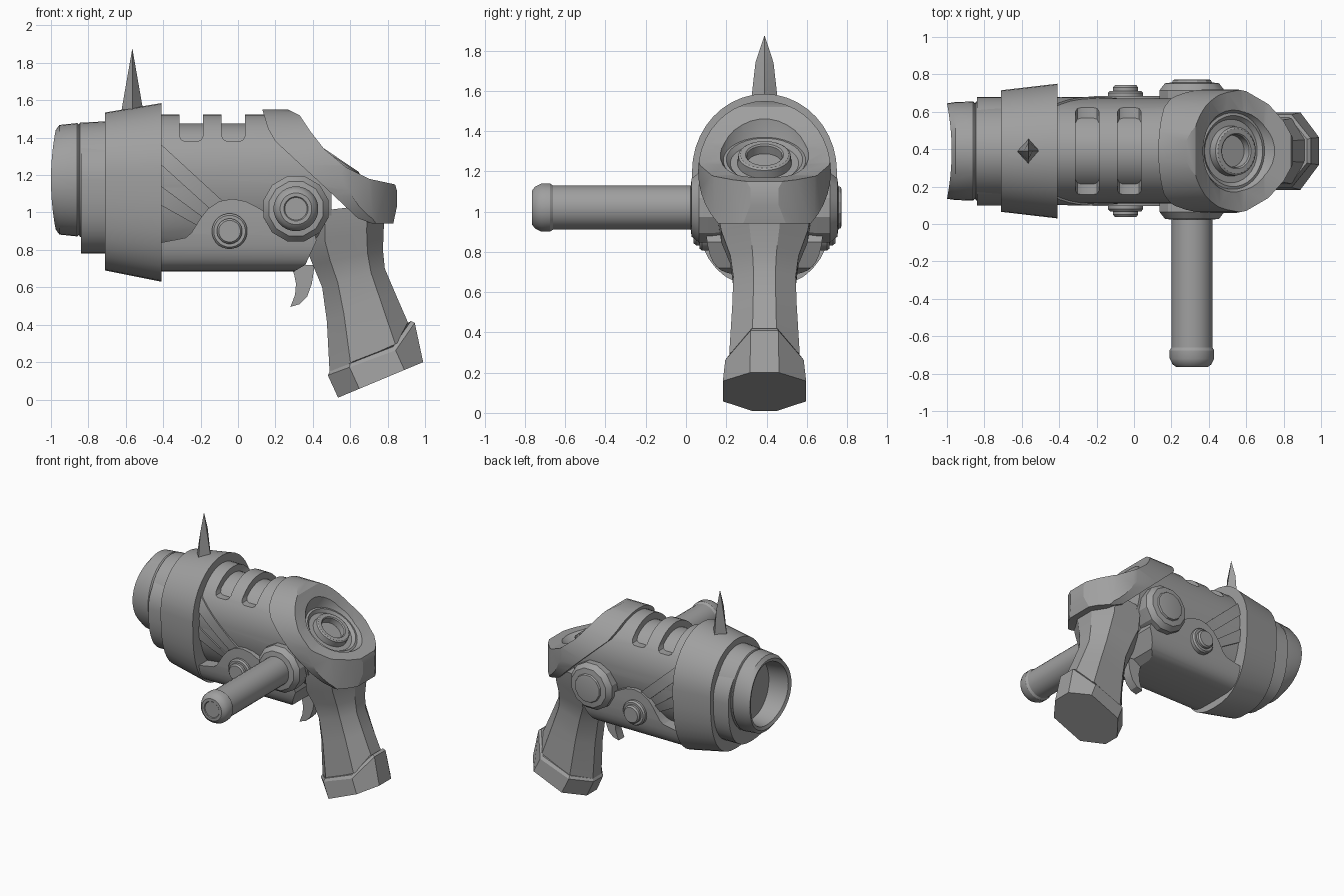
import bpy, bmesh
from math import sin, cos, pi, radians, copysign
from mathutils import Vector

if "Cube" in bpy.data.objects:
    bpy.data.objects.remove(bpy.data.objects["Cube"])

CY = 0.39  # lateral centre of the gun body
grey = bpy.data.materials.new("plain_grey")
grey.use_nodes = True
grey.diffuse_color = (0.35, 0.35, 0.35, 1)
grey.node_tree.nodes["Principled BSDF"].inputs["Base Color"].default_value = (0.35, 0.35, 0.35, 1)
parts = []


def loft(name, rings, cap=True):
    """Skin a list of point rings of equal length."""
    bm = bmesh.new()
    rows = [[bm.verts.new(p) for p in r] for r in rings]
    n = len(rows[0])
    for a, b in zip(rows, rows[1:]):
        for i in range(n):
            j = (i + 1) % n
            bm.faces.new((a[i], a[j], b[j], b[i]))
    if cap:
        bm.faces.new(rows[0])
        bm.faces.new(rows[-1])
    bmesh.ops.remove_doubles(bm, verts=bm.verts, dist=1e-5)
    bmesh.ops.recalc_face_normals(bm, faces=bm.faces)
    me = bpy.data.meshes.new(name)
    bm.to_mesh(me)
    bm.free()
    me.materials.append(grey)
    ob = bpy.data.objects.new(name, me)
    bpy.context.collection.objects.link(ob)
    parts.append(ob)
    return ob


def oval(x, ry, up, dn, zc=1.2, e=2.0, bow=0.0, n=40):
    """Cross-section ring round the barrel axis, with its own lower half."""
    pts = []
    for i in range(n):
        t = 2 * pi * i / n
        c, s = cos(t), sin(t)
        k = 2 / e if s < 0 else 1
        y = copysign(abs(c) ** k, c) * ry
        z = s * up if s >= 0 else -abs(s) ** k * dn
        pts.append((x + bow * s * s, CY + y, zc + z))
    return pts


def prism(name, pts, half, centre=CY):
    """Side outline (x, z) thickened across the body."""
    return loft(name, [[(x, centre + s * half, z) for x, z in pts] for s in (-1, 1)])


def lathe(name, profile, origin, axis, n=24):
    """Turn (radius, height) pairs about an axis."""
    q = Vector(axis).to_track_quat("Z", "Y")
    rings = [[Vector(origin) + q @ Vector((r * cos(2 * pi * (i + .5) / n), r * sin(2 * pi * (i + .5) / n), h))
              for i in range(n)] for r, h in profile]
    return loft(name, rings)


def boolean(ob, cutter, op):
    m = ob.modifiers.new("cut", "BOOLEAN")
    m.operation, m.object, m.solver = op, cutter, "EXACT"
    bpy.context.view_layer.objects.active = ob
    bpy.ops.object.modifier_apply(modifier=m.name)
    parts.remove(cutter)
    bpy.data.objects.remove(cutter)


# Hollow muzzle with a bowed rim
loft("muzzle", [oval(x, ry, rz, rz, 1.175, 2, bow) for x, ry, rz, bow in (
    (-0.6, .27, .318, 0), (-0.845, .265, .305, 0), (-0.85, .255, .295, 0), (-0.86, .265, .303, 0),
    (-0.955, .262, .293, 0), (-1.0, .255, .265, .025), (-0.99, .23, .24, .025),
    (-0.80, .2, .22, 0))])
loft("muzzle_underside", [oval(x, .29, .27, .39, 1.17, 2.6) for x in (-0.84, -0.6)])

# Flared collar
loft("collar", [oval(-0.71, .325, .335, .51, 1.2, 2.6), oval(-0.41, .36, .385, .57, 1.2, 2.6)])

# Barrel with two slots over an inner core
barrel = loft("barrel", [oval(x, .28, .325, .4) for x in (-0.5, .5)])
rear_trim = [(-.55, .7), (-.55, 1.6), (.25, 1.6), (.25, 1.4), (.5, 1.14), (.5, .7)]
boolean(barrel, prism("trim", rear_trim, .5), "INTERSECT")
for x in (-0.25, -0.025):
    w, b = .063, .03
    slot = [(x - w, 1.7), (x - w, 1.38 + b), (x - w + .01, 1.39), (x - w + b, 1.38),
            (x + w - b, 1.38), (x + w - .01, 1.39), (x + w, 1.38 + b), (x + w, 1.7)]
    boolean(barrel, prism("slot_cutter", slot, .5), "DIFFERENCE")
loft("barrel_core", [oval(x, .235, .275, .3) for x in (-0.45, .2)])

# Fanned slats beside the collar
fan = [((-.45, 1.40), (-.08, 1.06)), ((-.45, 1.29), (-.14, 1.01)), ((-.45, 1.17), (-.18, .97)),
       ((-.45, 1.06), (-.2, .92)), ((-.45, .83), (-.24, .84))]
for i, (a, b) in enumerate(zip(fan, fan[1:])):
    slat = prism("slat_%d" % (i + 1), [a[0], a[1], b[1], b[0]], .5)
    ry = .29 if i % 2 == 0 else .278
    boolean(slat, loft("trim", [oval(x, ry, ry + .05, .43, 1.2, 2.4) for x in (-.6, .2)]), "INTERSECT")

# Lower housing
outline = [(-.45, .685), (.3, .685), (.36, .72), (.42, .85), (.38, 1.0), (.15, 1.0), (.1, 1.03), (.04, 1.06),
           (-.03, 1.073), (-.1, 1.06), (-.16, 1.02), (-.2, .97), (-.25, .89), (-.28, .865), (-.45, .832)]
housing = prism("lower_housing", outline, .5)
boolean(housing, loft("trim", [oval(x, .295, .3, .515, 1.2, 5) for x in (-.6, .6)]), "INTERSECT")

# Round knobs on both sides
for side, s in (("right", -1), ("left", 1)):
    lathe(side + "_small_knob", [(.095, .2), (.095, .31), (.085, .322), (.068, .322), (.068, .34), (.058, .352), (.0, .352)],
          (-.045, CY, .9), (0, s, 0))
    lathe(side + "_pivot", [(.165, .15), (.18, .27), (.18, .325), (.15, .362), (.11, .367), (.105, .38), (.09, .383), (0, .383)],
          (.31, CY, 1.02), (0, s, 0), 12)

# Side handle with a rounded end
lathe("side_handle", [(.11, -.36), (.11, .66), (.12, .675), (.12, .72), (.105, .75), (.085, .765), (.065, .765),
                      (.06, .76), (0, .76)], (.31, 0, 1.02), (0, -1, 0), 24)

# Rear shield: side outline trimmed by a round section and a pointed plan
side = [(.13, 1.55), (.27, 1.55), (.33, 1.52), (.39, 1.43), (.46, 1.34), (.58, 1.24), (.7, 1.18), (.84, 1.15), (.86, 1.08),
        (.83, .94), (.72, .94), (.64, .97), (.47, 1.13), (.2, 1.38), (.16, 1.45)]
shield = prism("rear_shield", side, .5)
boolean(shield, loft("trim", [oval(x, .33, .35, .36) for x in (0, 1)]), "INTERSECT")
half = [(.0, .36), (.5, .34), (.6, .32), (.72, .25), (.8, .16), (.85, .07)]
plan = half + [(x, -y) for x, y in reversed(half)]
boolean(shield, loft("trim", [[(x, CY + y, z) for x, y in plan] for z in (.8, 1.7)]), "INTERSECT")

# Sunken dial in the shield
tilt = radians(34)
normal = (sin(tilt), 0, cos(tilt))
dial = (.535, CY, 1.265)
boolean(shield, lathe("bowl_cutter", [(.19, -.035), (.215, .0), (.27, .12)], dial, normal, 32), "DIFFERENCE")
lathe("dial_ring", [(.21, -.06), (.205, -.012), (.19, -.008), (.17, -.03), (.135, -.03), (.13, .015), (.12, .022),
                    (.095, .022), (.088, .015), (.085, -.03), (0, -.03)], dial, normal, 32)


# Eight-sided grip
def grip_ring(fx, fz, bx, bz, hw, lift=0.0):
    shape = [(0, -.3), (.25, -1), (.78, -1), (1, -.35), (1, .35), (.78, 1), (.25, 1), (0, .3)]
    return [(fx + (bx - fx) * u, CY + v * hw, fz + (bz - fz) * u + (lift if u == 1 else 0)) for u, v in shape]


loft("grip", [grip_ring(*r) for r in (
    (.36, 1.0, .79, 1.05, .24), (.36, .82, .78, .93, .215), (.40, .72, .775, .8, .17), (.45, .60, .785, .7, .155),
    (.475, .42, .84, .57, .16), (.49, .14, .94, .34, .175))])
loft("grip_base", [grip_ring(*r) for r in (
    (.49, .15, .925, .32, .18, .1), (.48, .13, .945, .3, .195, .11), (.535, .01, .99, .2, .207))])

# Trigger
prism("trigger", [(.28, .72), (.3, .67), (.31, .62), (.305, .56), (.28, .495), (.33, .51), (.37, .55),
                  (.395, .62), (.41, .72)], .035)

# Sight spike
loft("sight_spike", [[(-.565 + a, CY, z), (-.565, CY + b, z), (-.565 - a, CY, z), (-.565, CY - b, z)]
                     for z, a, b in ((1.5, .066, .072), (1.74, .024, .045), (1.875, .0005, .0005))])

bpy.ops.object.select_all(action="DESELECT")
for ob in parts:
    ob.select_set(True)
bpy.context.view_layer.objects.active = parts[0]
bpy.ops.object.shade_smooth_by_angle(angle=radians(28))
